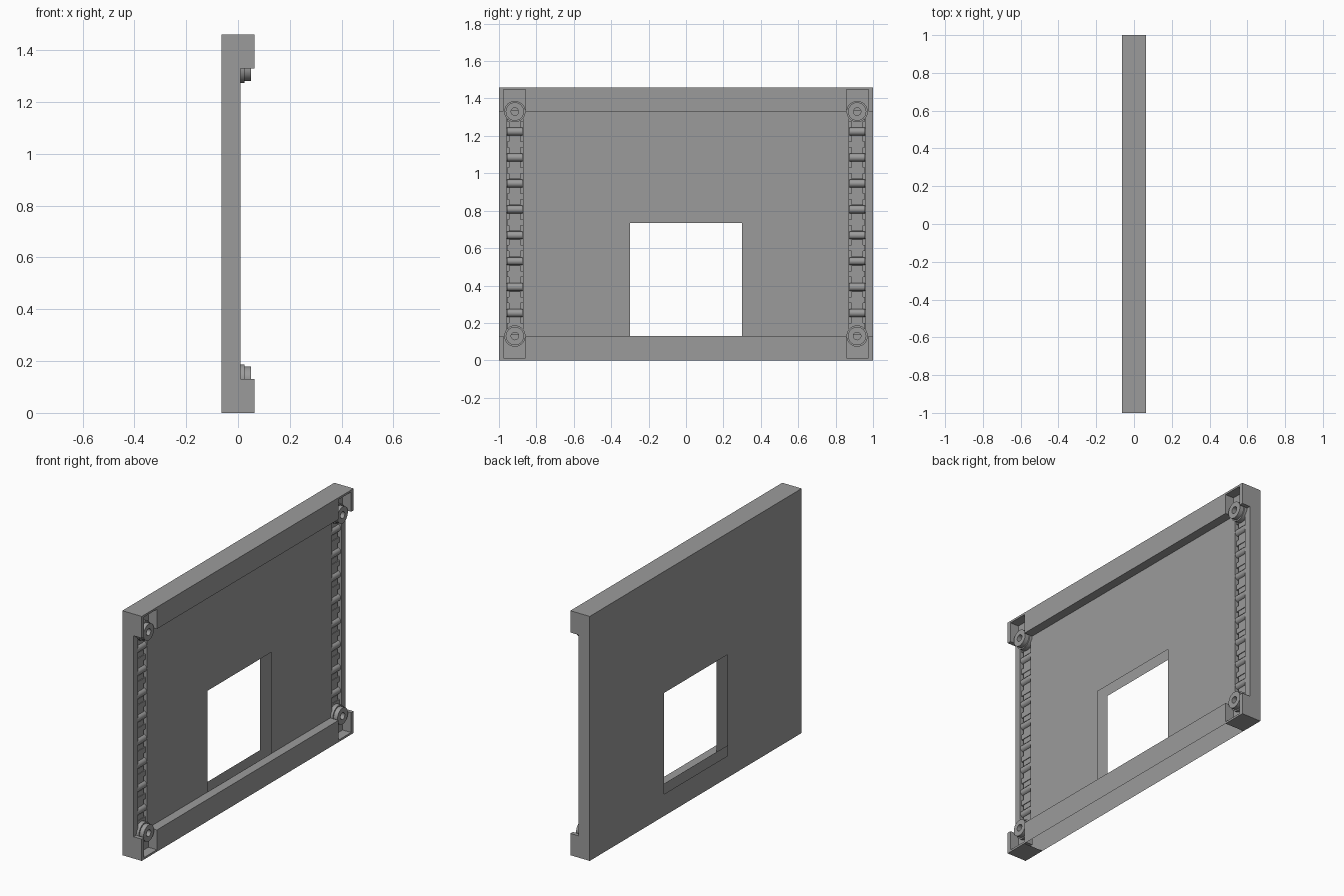
import bpy, bmesh, math
from mathutils import Vector, Matrix

if "Cube" in bpy.data.objects:
    bpy.data.objects.remove(bpy.data.objects["Cube"])

W, H = 1.0, 1.46                   # half length, height
BACK, FACE, RIM = -0.064, 0.01, 0.064
RAIL = 0.13                        # rail height
TRACK_Y = 0.915                    # chain centre line

grey = bpy.data.materials.new("dark_grey")
grey.diffuse_color = (0.33, 0.33, 0.33, 1)
grey.use_nodes = True
grey.node_tree.nodes["Principled BSDF"].inputs["Base Color"].default_value = grey.diffuse_color


def finish(name, bm):
    bmesh.ops.recalc_face_normals(bm, faces=bm.faces)
    me = bpy.data.meshes.new(name)
    bm.to_mesh(me)
    bm.free()
    me.materials.append(grey)
    ob = bpy.data.objects.new(name, me)
    bpy.context.collection.objects.link(ob)
    return ob


def add_box(bm, lo, hi):
    lo, hi = Vector(lo), Vector(hi)
    m = Matrix.Translation((lo + hi) / 2) @ Matrix.Diagonal((*(hi - lo), 1))
    bmesh.ops.create_cube(bm, size=1, matrix=m)


def cut(target, lo, hi):
    bm = bmesh.new()
    add_box(bm, lo, hi)
    cutter = finish("cutter", bm)
    cutter.hide_render = True
    mod = target.modifiers.new("cut", 'BOOLEAN')
    mod.operation, mod.solver, mod.object = 'DIFFERENCE', 'EXACT', cutter
    bpy.context.view_layer.objects.active = target
    bpy.ops.object.modifier_apply(modifier=mod.name)
    bpy.data.objects.remove(cutter)


def smooth(ob):
    bpy.ops.object.select_all(action='DESELECT')
    ob.select_set(True)
    bpy.context.view_layer.objects.active = ob
    bpy.ops.object.shade_smooth_by_angle(angle=math.radians(35))


# wall panel: C-shaped section with a rail along top and bottom
profile = [(BACK, 0), (RIM, 0), (RIM, RAIL), (FACE, RAIL),
           (FACE, H - RAIL), (RIM, H - RAIL), (RIM, H), (BACK, H)]
bm = bmesh.new()
f = bm.faces.new([bm.verts.new((x, -W, z)) for x, z in profile])
ext = bmesh.ops.extrude_face_region(bm, geom=[f])
bmesh.ops.translate(bm, vec=(0, 2 * W, 0),
                    verts=[v for v in ext["geom"] if isinstance(v, bmesh.types.BMVert)])
panel = finish("wall_panel", bm)

# doorway, chain grooves and corner pockets
cut(panel, (-0.2, -0.3, RAIL + 0.001), (0.2, 0.3, 0.735))
for s in (-1, 1):
    y0, y1 = sorted((s * 0.871, s * 0.96))
    cut(panel, (-0.03, y0, 0.1), (0.02, y1, H - 0.1))
    y0, y1 = sorted((s * 0.857, s * 0.976))
    for z0, z1 in ((0.012, RAIL + 0.02), (H - RAIL - 0.02, H - 0.012)):
        cut(panel, (0.008, y0, z0), (0.1, y1, z1))

# the panel is a hollow shell: open underside between the corner blocks,
# and no jambs joining the front and back skins around the doorway
bm = bmesh.new()
bm.from_mesh(panel.data)
for y in (-0.857, 0.857):
    bmesh.ops.bisect_plane(bm, geom=bm.verts[:] + bm.edges[:] + bm.faces[:],
                           plane_co=(0, y, 0), plane_no=(0, 1, 0))


def is_open(face):
    c = face.calc_center_median()
    under = c.z < 0.001 and abs(c.y) < 0.857
    jamb = abs(c.y) < 0.302 and RAIL < c.z < 0.74 and BACK + 0.005 < c.x < FACE - 0.005
    return under or jamb


bmesh.ops.delete(bm, geom=[f for f in bm.faces if is_open(f)], context='FACES')
bm.to_mesh(panel.data)
bm.free()


# corner wheel: flange, hub and bore turned around the x axis
def wheel(name, y, z):
    ring = [(-0.02, 0.02), (-0.02, 0.057), (0.025, 0.057), (0.025, 0.049),
            (0.051, 0.049), (0.051, 0.02)]
    n = 24
    bm = bmesh.new()
    loops = [[bm.verts.new((x, y + r * math.cos(math.tau * i / n),
                            z + r * math.sin(math.tau * i / n))) for x, r in ring]
             for i in range(n)]
    for i in range(n):
        a, b = loops[i], loops[(i + 1) % n]
        for j in range(len(ring)):
            k = (j + 1) % len(ring)
            bm.faces.new((a[j], a[k], b[k], b[j]))
    smooth(finish(name, bm))


# chain: rollers across the groove joined by waisted links
def chain(side, y):
    first, pitch, count = 0.253, 0.1386, 8
    bm = bmesh.new()
    for i in range(count):
        m = Matrix.Translation((-0.012, y, first + i * pitch)) @ Matrix.Rotation(math.pi / 2, 4, 'X')
        bmesh.ops.create_cone(bm, cap_ends=True, segments=16, radius1=0.021,
                              radius2=0.021, depth=0.084, matrix=m)
    smooth(finish("chain_rollers_" + side, bm))
    bm = bmesh.new()
    for i in range(count + 1):
        z = first + (i - 0.5) * pitch
        add_box(bm, (-0.03, y - 0.031, z - 0.047), (-0.004, y + 0.031, z + 0.047))
        add_box(bm, (-0.03, y - 0.043, z - 0.016), (0.0, y + 0.043, z + 0.016))
    finish("chain_links_" + side, bm)


for side, s in (("left", -1), ("right", 1)):
    wheel("lower_wheel_" + side, s * TRACK_Y, RAIL)
    wheel("upper_wheel_" + side, s * TRACK_Y, H - RAIL)
    chain(side, s * TRACK_Y)
